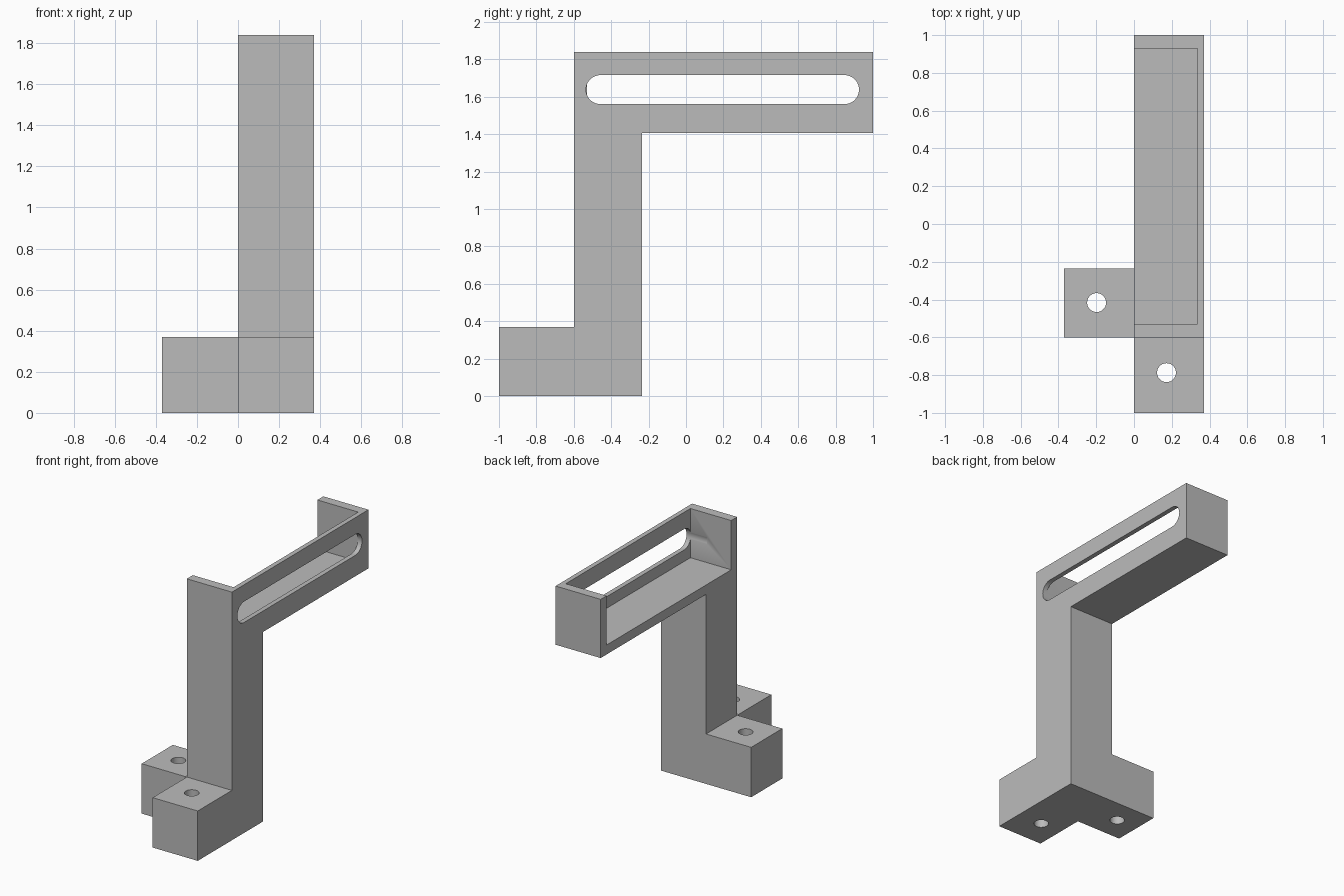
import bpy
import bmesh
from math import sin, cos, pi
from mathutils import Vector

cube = bpy.data.objects.get("Cube")
if cube:
    bpy.data.objects.remove(cube, do_unlink=True)

W = 0.37            # section width of column and feet
TOP = 1.84
FRONT, BACK = -0.6, -0.235   # column faces
WALL = 0.07

grey = bpy.data.materials.new("plain grey")
grey.use_nodes = True
colour = (0.5, 0.5, 0.5, 1)
grey.diffuse_color = colour
grey.node_tree.nodes["Principled BSDF"].inputs["Base Color"].default_value = colour


def prism(name, points, offset):
    """Extrude a closed outline along an offset vector."""
    bm = bmesh.new()
    face = bm.faces.new([bm.verts.new(p) for p in points])
    new = bmesh.ops.extrude_face_region(bm, geom=[face])["geom"]
    verts = [v for v in new if isinstance(v, bmesh.types.BMVert)]
    bmesh.ops.translate(bm, verts=verts, vec=Vector(offset))
    bmesh.ops.recalc_face_normals(bm, faces=bm.faces)
    mesh = bpy.data.meshes.new(name)
    bm.to_mesh(mesh)
    bm.free()
    mesh.materials.append(grey)
    obj = bpy.data.objects.new(name, mesh)
    bpy.context.collection.objects.link(obj)
    return obj


def box(name, x0, x1, y0, y1, z0, z1):
    base = [(x0, y0, z0), (x1, y0, z0), (x1, y1, z0), (x0, y1, z0)]
    return prism(name, base, (0, 0, z1 - z0))


def combine(target, tool, operation):
    """Apply a boolean and discard the tool."""
    mod = target.modifiers.new(operation, 'BOOLEAN')
    mod.operation = operation
    mod.solver = 'EXACT'
    mod.object = tool
    bpy.context.view_layer.objects.active = target
    bpy.ops.object.modifier_apply(modifier=mod.name)
    bpy.data.objects.remove(tool, do_unlink=True)


# Front foot, column and arm as one stepped profile
profile = [(-1, 0), (BACK, 0), (BACK, 1.405), (1, 1.405),
           (1, TOP), (FRONT, TOP), (FRONT, W), (-1, W)]
bracket = prism("bracket", [(0, y, z) for y, z in profile], (W, 0, 0))

# Side foot
combine(bracket, box("side_foot", -W, 0, FRONT, BACK, 0, W), 'UNION')

# Tray hollow, open at the top and on one side
hollow = box("tray_hollow", -0.1, W - WALL / 2, FRONT + WALL, 1 - WALL,
             1.405 + WALL, TOP + 0.1)
combine(bracket, hollow, 'DIFFERENCE')

# Round-ended slot through the tray's side wall
R, STEPS = 0.0775, 24
slot = []
for centre, start in ((0.925 - R, -pi / 2), (-0.535 + R, pi / 2)):
    for i in range(STEPS + 1):
        a = start + pi * i / STEPS
        slot.append((0.2, centre + R * cos(a), 1.638 + R * sin(a)))
combine(bracket, prism("slot_cutter", slot, (0.3, 0, 0)), 'DIFFERENCE')

# Screw holes through both feet
for hx, hy in ((-0.198, -0.416), (0.172, -0.787)):
    ring = [(hx + 0.05 * cos(pi * i / STEPS), hy + 0.05 * sin(pi * i / STEPS), -0.1)
            for i in range(2 * STEPS)]
    combine(bracket, prism("hole_cutter", ring, (0, 0, W + 0.2)), 'DIFFERENCE')

# Smooth round walls, crisp edges
bpy.ops.object.select_all(action='DESELECT')
bracket.select_set(True)
bpy.context.view_layer.objects.active = bracket
bpy.ops.object.shade_smooth_by_angle(angle=pi / 6)
